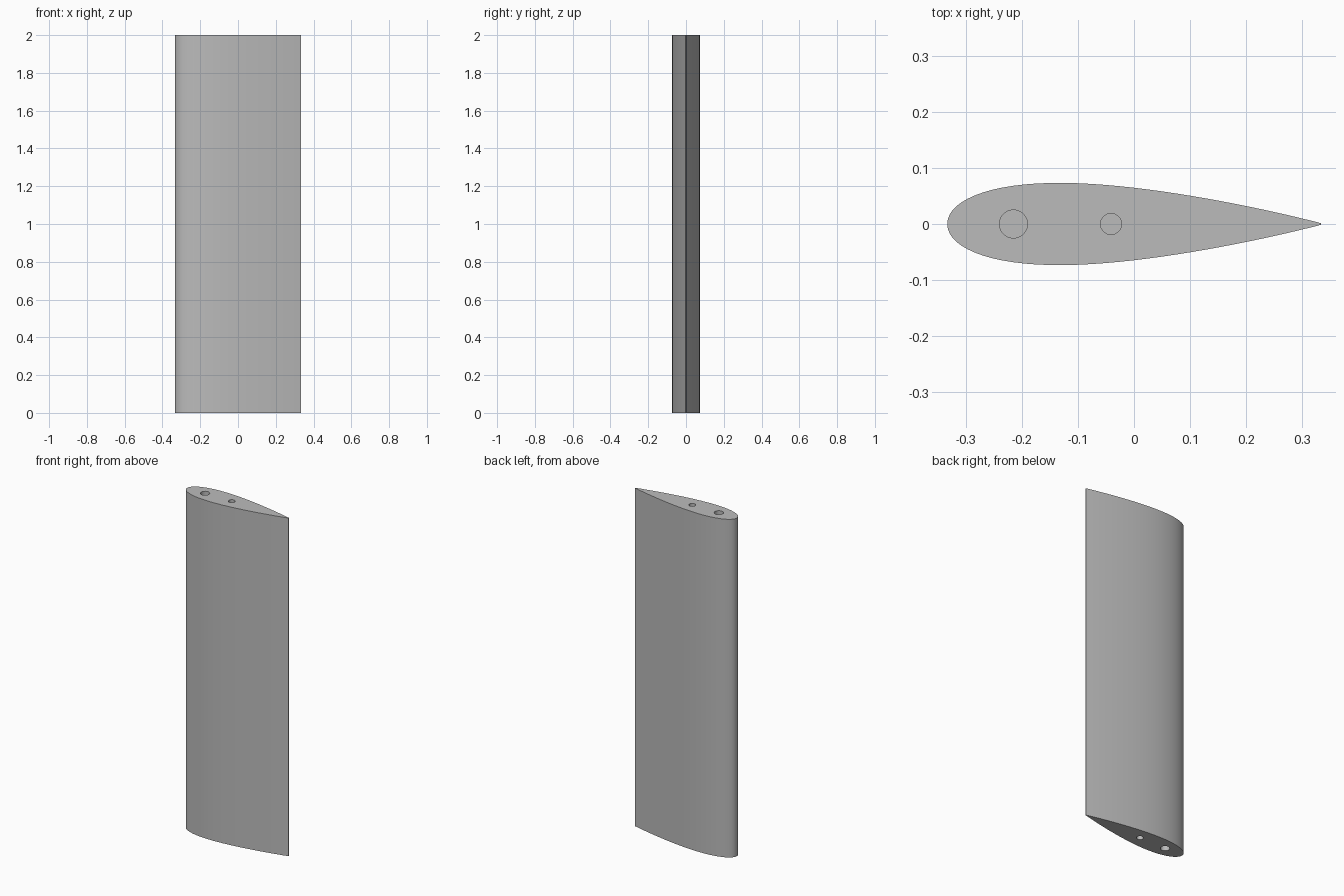
import bpy
import bmesh
import math

CHORD, SPAN, THICKNESS = 0.666, 2.0, 0.22
STEPS = 40
BORE_DEPTH = 0.15
BORES = [(-0.215, 0.025), (-0.041, 0.0187)]   # x position, radius

cube = bpy.data.objects.get("Cube")
if cube:
    bpy.data.objects.remove(cube, do_unlink=True)

grey = bpy.data.materials.new("plain grey")
grey.use_nodes = True
colour = (0.5, 0.5, 0.5, 1)
grey.diffuse_color = colour
grey.node_tree.nodes["Principled BSDF"].inputs["Base Color"].default_value = colour


def half_thickness(t):
    """Symmetric aerofoil half thickness at chord fraction t."""
    return 5 * THICKNESS * CHORD * (0.2969 * math.sqrt(t) - 0.126 * t
                                    - 0.3516 * t**2 + 0.2843 * t**3 - 0.1015 * t**4)


def link_mesh(name, bm):
    mesh = bpy.data.meshes.new(name)
    bm.to_mesh(mesh)
    bm.free()
    mesh.materials.append(grey)
    obj = bpy.data.objects.new(name, mesh)
    bpy.context.collection.objects.link(obj)
    return obj


# Wing section: aerofoil outline, extruded along the span
fractions = [(1 - math.cos(math.pi * i / STEPS)) / 2 for i in range(STEPS + 1)]
lower = [(CHORD * (t - 0.5), -half_thickness(t)) for t in fractions]
upper = [(x, -y) for x, y in reversed(lower[1:])]
bm = bmesh.new()
outline = bm.faces.new([bm.verts.new((x, y, 0)) for x, y in lower + upper])
extruded = bmesh.ops.extrude_face_region(bm, geom=[outline], use_keep_orig=True)
top_verts = [g for g in extruded["geom"] if isinstance(g, bmesh.types.BMVert)]
bmesh.ops.translate(bm, verts=top_verts, vec=(0, 0, SPAN))
bmesh.ops.recalc_face_normals(bm, faces=bm.faces)
wing = link_mesh("wing_section", bm)
bpy.context.view_layer.objects.active = wing
wing.select_set(True)

# Blind spar bores in both ends
for x, radius in BORES:
    for z in (0, SPAN):
        bm = bmesh.new()
        bmesh.ops.create_cone(bm, cap_ends=True, segments=48, radius1=radius,
                              radius2=radius, depth=2 * BORE_DEPTH)
        bmesh.ops.translate(bm, verts=bm.verts, vec=(x, 0, z))
        cutter = link_mesh("bore_cutter", bm)
        cutter.hide_render = True
        cut = wing.modifiers.new("bore", "BOOLEAN")
        cut.operation = "DIFFERENCE"
        cut.solver = "EXACT"
        cut.object = cutter
        bpy.ops.object.modifier_apply(modifier=cut.name)
        bpy.data.objects.remove(cutter, do_unlink=True)

bpy.ops.object.shade_smooth_by_angle(angle=math.radians(30))
